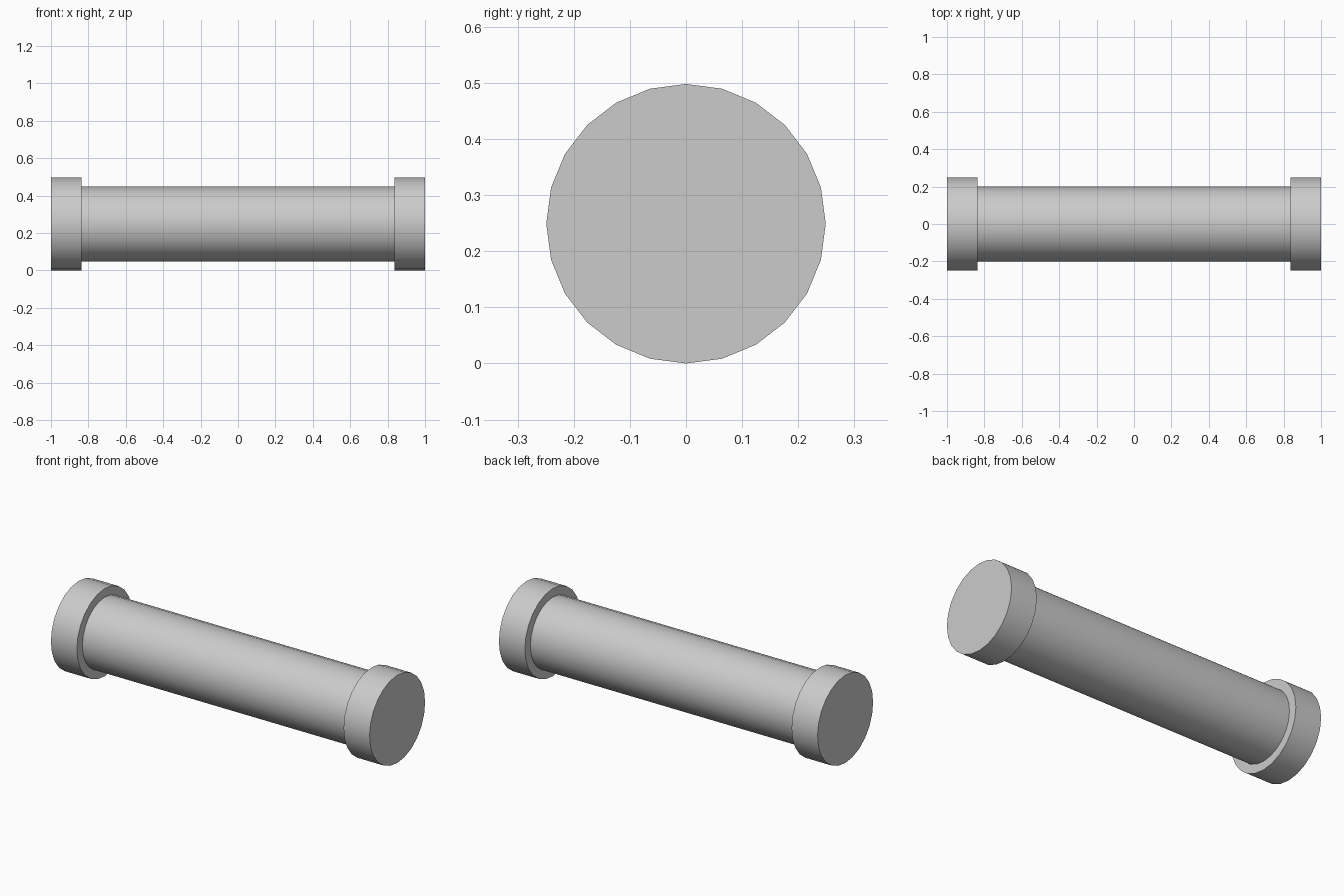
import bpy
import math

if "Cube" in bpy.data.objects:
    bpy.data.objects.remove(bpy.data.objects["Cube"])

SIDES = 24
CENTRE_Z = 0.249
CAP_RADIUS = 0.249
SHAFT_RADIUS = 0.20
CAP_INNER = 0.837


def cylinder_x(name, x0, x1, radius):
    """Cylinder lying along x, with corners on the y and z axes."""
    bpy.ops.mesh.primitive_cylinder_add(
        vertices=SIDES, radius=radius, depth=x1 - x0,
        location=((x0 + x1) / 2, 0, CENTRE_Z),
        rotation=(0, math.pi / 2, 0))
    obj = bpy.context.object
    obj.name = name
    bpy.ops.object.transform_apply(location=False, rotation=True, scale=True)
    bpy.ops.object.shade_smooth_by_angle(angle=math.radians(30))
    return obj


# Central shaft
cylinder_x("shaft", -CAP_INNER, CAP_INNER, SHAFT_RADIUS)

# Wider end caps
cylinder_x("left_cap", -1.0, -CAP_INNER, CAP_RADIUS)
cylinder_x("right_cap", CAP_INNER, 1.0, CAP_RADIUS)
